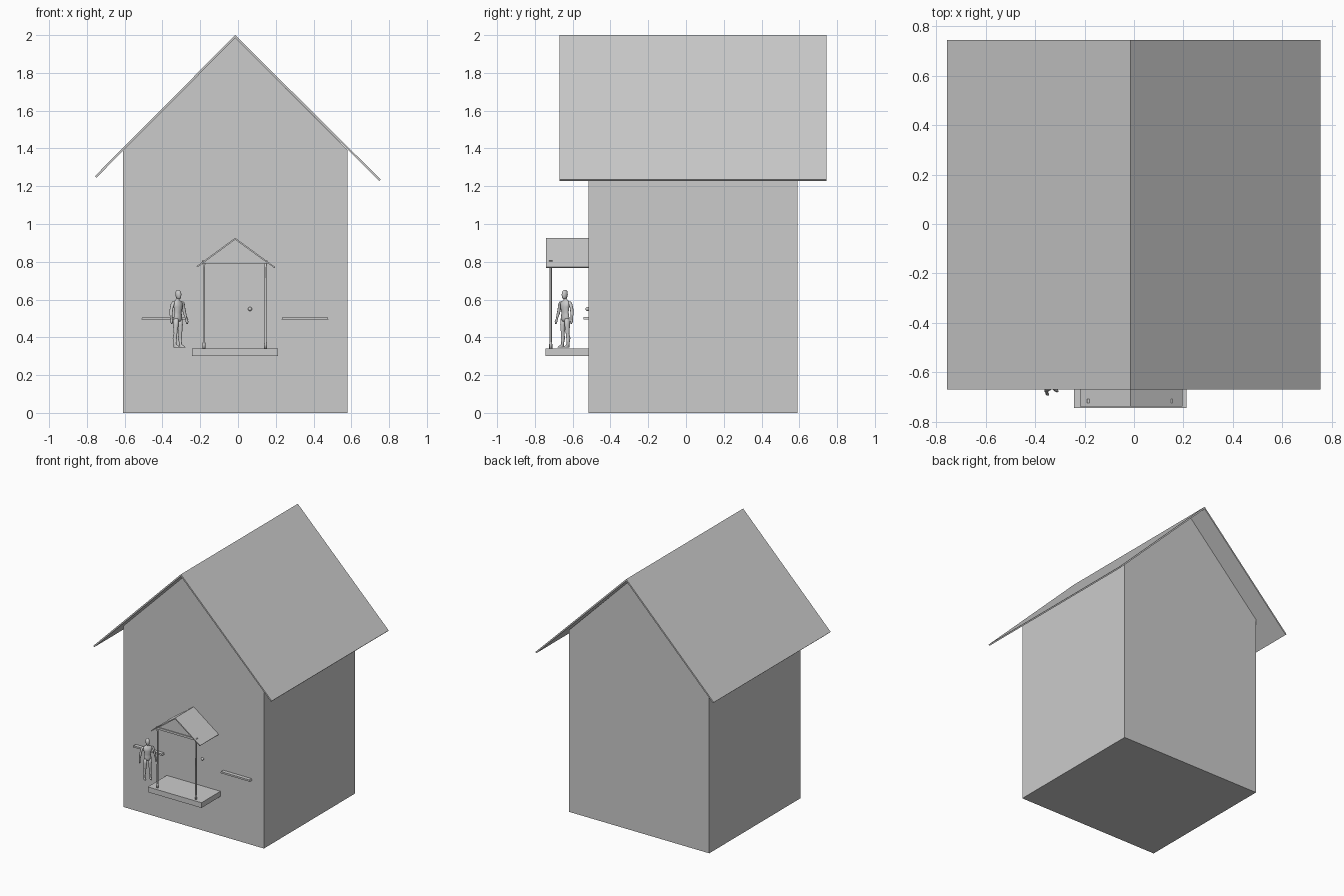
import bpy, bmesh, math
from mathutils import Matrix


def finish(name, bm, smooth=False):
    bmesh.ops.recalc_face_normals(bm, faces=bm.faces[:])
    me = bpy.data.meshes.new(name)
    bm.to_mesh(me)
    bm.free()
    ob = bpy.data.objects.new(name, me)
    bpy.context.collection.objects.link(ob)
    if smooth:
        for p in me.polygons:
            p.use_smooth = True
    return ob


def extrude(name, profile, y0, y1):
    """Extrude an x-z outline along y."""
    bm = bmesh.new()
    face = bm.faces.new([bm.verts.new((x, y0, z)) for x, z in profile])
    new = bmesh.ops.extrude_face_region(bm, geom=[face])["geom"]
    bmesh.ops.translate(bm, vec=(0, y1 - y0, 0),
                        verts=[v for v in new if isinstance(v, bmesh.types.BMVert)])
    return finish(name, bm)


def loft(bm, rings, sides=12, sx=1):
    """Skin elliptical rings given as (x, y, z, radius x, radius y)."""
    loops = []
    for x, y, z, rx, ry in rings:
        loops.append([bm.verts.new((sx * (x + rx * math.cos(2 * math.pi * i / sides)),
                                    y + ry * math.sin(2 * math.pi * i / sides), z))
                      for i in range(sides)])
    for a, b in zip(loops, loops[1:]):
        for i in range(sides):
            j = (i + 1) % sides
            bm.faces.new((a[i], a[j], b[j], b[i]))
    bm.faces.new(loops[0])
    bm.faces.new(loops[-1])


# House body and main roof
extrude("house_walls", [(-0.61, 0), (0.58, 0), (0.58, 1.39), (-0.015, 1.985), (-0.61, 1.39)],
        -0.515, 0.59)
extrude("main_roof", [(-0.757, 1.254), (-0.015, 2.0), (0.755, 1.236), (0.748, 1.228),
                      (-0.015, 1.984), (-0.749, 1.246)], -0.67, 0.745)

# Porch floor, beam, gable and roof
extrude("porch_floor", [(-0.243, 0.30), (0.212, 0.30), (0.212, 0.34), (-0.243, 0.34)],
        -0.745, -0.515)
extrude("porch_beam", [(-0.19, 0.79), (0.156, 0.79), (0.156, 0.806), (-0.19, 0.806)],
        -0.724, -0.708)
extrude("porch_gable", [(-0.17, 0.806), (0.138, 0.806), (-0.015, 0.917)], -0.718, -0.71)
extrude("porch_roof", [(-0.219, 0.777), (-0.015, 0.927), (0.197, 0.772), (0.193, 0.766),
                       (-0.015, 0.917), (-0.214, 0.771)], -0.74, -0.515)

# Round porch posts
for side, x in (("left", -0.18), ("right", 0.146)):
    bm = bmesh.new()
    loft(bm, [(x, -0.716, z, r, r) for z, r in
              ((0.34, 0.008), (0.365, 0.008), (0.375, 0.006), (0.77, 0.0055), (0.79, 0.007))])
    finish(side + "_porch_post", bm, True)

# Window sills
for side, x in (("left", -0.387), ("right", 0.355)):
    extrude(side + "_window_sill", [(x - 0.124, 0.495), (x + 0.124, 0.495),
                                    (x + 0.119, 0.508), (x - 0.119, 0.508)], -0.543, -0.515)

# Door knob
bm = bmesh.new()
bmesh.ops.create_uvsphere(bm, u_segments=12, v_segments=8, radius=0.011,
                          matrix=Matrix.Translation((0.063, -0.522, 0.55)))
finish("door_knob", bm, True)

# Standing figure, turned toward the front right
bm = bmesh.new()
loft(bm, [(0, 0, 0.142, 0.018, 0.014), (0, 0, 0.158, 0.027, 0.018), (0, 0, 0.175, 0.025, 0.016),
          (0, -0.001, 0.192, 0.022, 0.015), (0, -0.002, 0.22, 0.028, 0.019),
          (0, 0, 0.24, 0.033, 0.018), (0, 0.002, 0.25, 0.024, 0.013),
          (0, 0.002, 0.257, 0.011, 0.011), (0, -0.001, 0.27, 0.009, 0.010)])
loft(bm, [(0, -0.006, 0.262, 0.007, 0.008), (0, -0.004, 0.27, 0.012, 0.015),
          (0, -0.003, 0.285, 0.0145, 0.018), (0, -0.002, 0.3, 0.0135, 0.017),
          (0, -0.001, 0.31, 0.006, 0.008)])
for s in (-1, 1):
    # leg and foot
    loft(bm, [(0.021, -0.012, 0.004, 0.009, 0.025), (0.021, -0.01, 0.01, 0.008, 0.021),
              (0.021, 0.001, 0.022, 0.006, 0.008), (0.02, 0.004, 0.055, 0.010, 0.012),
              (0.018, 0.0, 0.08, 0.009, 0.010), (0.016, 0.0, 0.125, 0.0135, 0.016),
              (0.014, 0.0, 0.16, 0.012, 0.015)], sx=s)
    # arm and hand
    loft(bm, [(0.057, -0.012, 0.13, 0.003, 0.004), (0.058, -0.01, 0.142, 0.006, 0.009),
              (0.056, -0.006, 0.158, 0.005, 0.006), (0.051, 0.001, 0.187, 0.008, 0.009),
              (0.045, 0.003, 0.215, 0.008, 0.010), (0.037, 0.001, 0.24, 0.009, 0.011),
              (0.031, 0.001, 0.25, 0.005, 0.006)], sx=s)
man = finish("standing_figure", bm, True)
man.location = (-0.318, -0.64, 0.341)
man.rotation_euler = (0, 0, math.radians(45))
